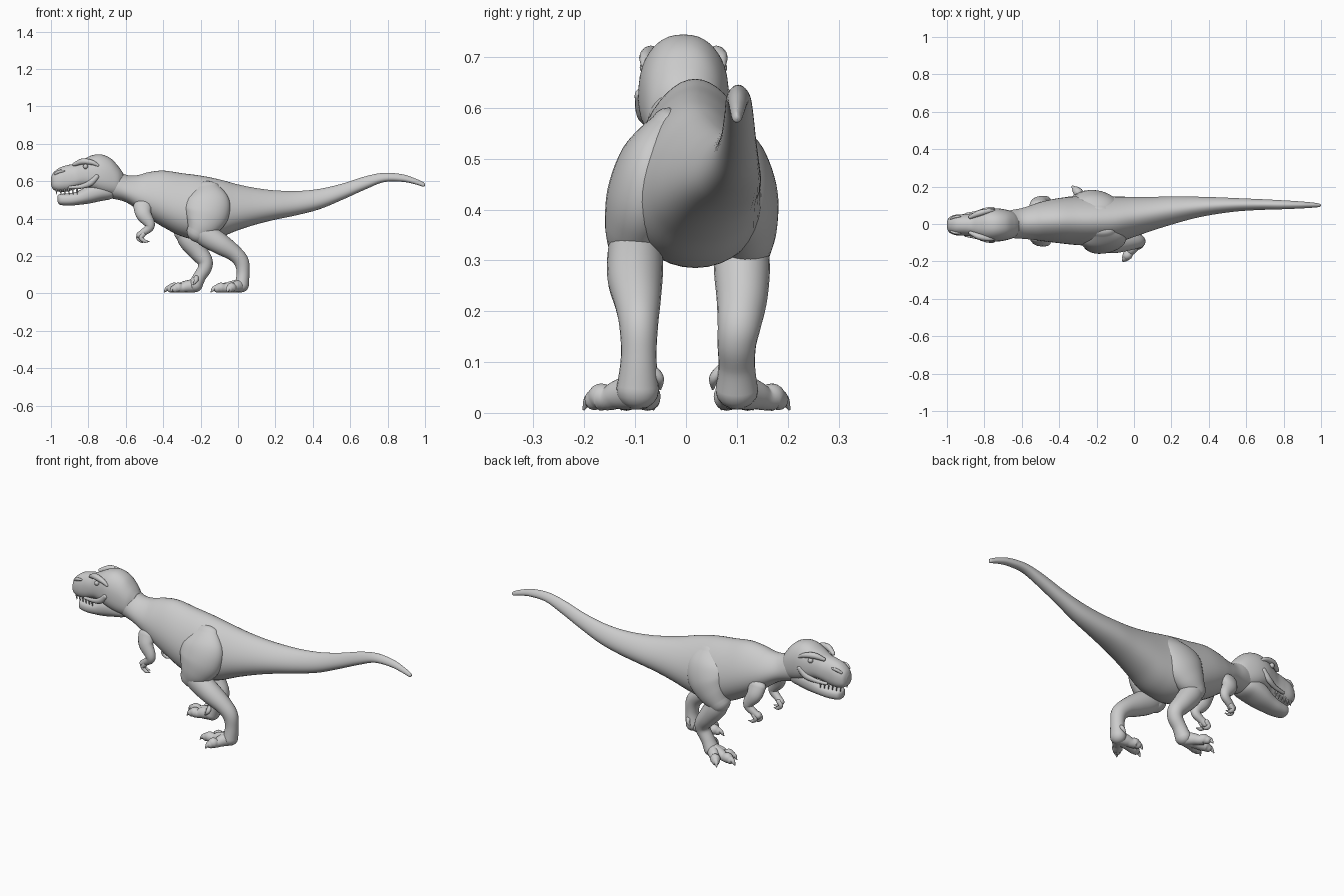
import bpy, bmesh
from math import sin, cos, pi
from mathutils import Vector

MID = 0.015  # y of the torso's plane of symmetry


def resample(rows, n=6):
    """Catmull-Rom interpolation through rows of numbers."""
    out = []
    for i in range(len(rows) - 1):
        p0, p1, p2 = rows[max(i - 1, 0)], rows[i], rows[i + 1]
        p3 = rows[min(i + 2, len(rows) - 1)]
        for s in range(n):
            t = s / n
            out.append([0.5 * (2 * b + (c - a) * t + (2 * a - 5 * b + 4 * c - d) * t * t
                               + (3 * b - a - 3 * c + d) * t ** 3)
                        for a, b, c, d in zip(p0, p1, p2, p3)])
    out.append(list(rows[-1]))
    return out


def skin(name, rings):
    """Smooth closed surface through a list of equal rings."""
    bm = bmesh.new()
    vr = [[bm.verts.new(p) for p in ring] for ring in rings]
    n = len(vr[0])
    for a, b in zip(vr, vr[1:]):
        for i in range(n):
            j = (i + 1) % n
            bm.faces.new((a[i], a[j], b[j], b[i]))
    bm.faces.new(vr[0][::-1])
    bm.faces.new(vr[-1])
    bmesh.ops.recalc_face_normals(bm, faces=bm.faces[:])
    for f in bm.faces:
        f.smooth = True
    me = bpy.data.meshes.new(name)
    bm.to_mesh(me)
    bm.free()
    ob = bpy.data.objects.new(name, me)
    bpy.context.collection.objects.link(ob)
    return ob


def signed_pow(v, e):
    return (abs(v) ** e) * (1 if v >= 0 else -1)


def loft(name, rows, pear=0.0, power=1.0, n=40):
    """Upright sections along x: (x, y centre, half width, top, bottom)."""
    rings = []
    for x, cy, w, top, bot in resample(rows):
        cz, h = (top + bot) / 2, (top - bot) / 2
        ring = []
        for k in range(n):
            c, s = cos(2 * pi * k / n), sin(2 * pi * k / n)
            ring.append((x, cy + w * signed_pow(c, power) * (1 - pear * s),
                         cz + h * signed_pow(s, power)))
        rings.append(ring)
    return skin(name, rings)


def tube(name, rows, n=24):
    """Limb along a path: (x, y, z, in-plane radius, sideways radius), rounded ends."""
    pts = resample(rows)
    P = [Vector(p[:3]) for p in pts]
    frames = []
    for i, p in enumerate(pts):
        t = (P[min(i + 1, len(P) - 1)] - P[max(i - 1, 0)]).normalized()
        side = Vector((0, 1, 0))
        side = (side - t * side.dot(t)).normalized()
        frames.append((P[i], t, side, t.cross(side), max(p[3], .002), max(p[4], .002)))
    sections = []
    caps = (80, 60, 40, 20)
    for first in (True, False):
        c, t, s, u, a, b = frames[0 if first else -1]
        r = min(a, b) * (-1 if first else 1)
        cap = [(c + t * r * sin(d * pi / 180), s, u, a * cos(d * pi / 180), b * cos(d * pi / 180))
               for d in (caps if first else caps[::-1])]
        sections += cap
        if first:
            sections += [(f[0], f[2], f[3], f[4], f[5]) for f in frames]
    return skin(name, [[c + u * (a * cos(2 * pi * k / n)) + s * (b * sin(2 * pi * k / n))
                        for k in range(n)] for c, s, u, a, b in sections])


# Neck, torso and tail in one sweep
loft("body", [
    (-.74, 0, .055, .70, .52), (-.66, 0, .072, .672, .505), (-.60, .003, .08, .635, .488),
    (-.54, .01, .092, .632, .45), (-.48, .015, .105, .648, .405), (-.40, .018, .118, .657, .355),
    (-.30, .018, .128, .643, .305), (-.20, .018, .13, .63, .285), (-.10, .022, .122, .61, .30),
    (0, .038, .105, .583, .338), (.10, .055, .088, .563, .37), (.20, .072, .074, .551, .395),
    (.32, .088, .057, .548, .42), (.44, .098, .044, .56, .452), (.56, .103, .034, .588, .502),
    (.68, .104, .028, .626, .556), (.78, .103, .024, .645, .595), (.88, .102, .019, .637, .597),
    (.95, .101, .014, .614, .583), (.99, .1, .009, .595, .571), (1.0, .1, .003, .587, .578)],
    pear=.22)

# Skull and lower jaw
HY = -.005
loft("skull", [
    (-1.0, HY, .016, .618, .582), (-.988, HY, .04, .645, .556), (-.955, HY, .054, .672, .544),
    (-.91, HY, .057, .687, .546), (-.87, HY, .061, .694, .558), (-.83, HY, .073, .715, .565),
    (-.78, HY, .086, .739, .55), (-.73, HY, .088, .743, .53), (-.68, HY, .08, .722, .52),
    (-.64, HY, .066, .68, .525), (-.615, HY, .04, .645, .55)], pear=.12, power=.85)
loft("lower_jaw", [
    (-.965, HY, .014, .522, .49), (-.95, HY, .036, .532, .474), (-.90, HY, .047, .536, .47),
    (-.85, HY, .055, .55, .474), (-.79, HY, .068, .585, .482), (-.73, HY, .072, .60, .495),
    (-.68, HY, .06, .59, .505), (-.64, HY, .03, .56, .53)], power=.85)

for s, tag in ((-1, "near"), (1, "far")):
    def face(x, y, z, a, b):
        return (x, HY + s * y, z, a, b)

    # Brow ridge, eye, nostril rim and cheek fold
    tube("brow_" + tag, [face(-.875, .042, .69, .010, .010), face(-.83, .062, .706, .016, .016),
                         face(-.78, .074, .70, .013, .013), face(-.75, .076, .685, .008, .008)], 12)
    bpy.ops.mesh.primitive_uv_sphere_add(segments=16, ring_count=10, radius=.013,
                                         location=(-.815, HY + s * .073, .679))
    bpy.context.object.name = "eye_" + tag
    bpy.ops.object.shade_smooth()
    tube("nostril_" + tag, [face(-.978, .034, .640, .007, .006), face(-.955, .043, .652, .009, .007),
                            face(-.93, .044, .655, .005, .005)], 12)
    tube("cheek_" + tag, [face(-.90, .056, .567, .008, .008), face(-.84, .066, .572, .012, .010),
                          face(-.79, .080, .590, .016, .013), face(-.755, .084, .625, .014, .012)], 12)

    # Upper teeth
    for k in range(6):
        x, y = -.972 + .022 * k, .030 + .004 * k
        tube(f"tooth_{tag}_{k}", [face(x, y, .56, .006, .005),
                                  face(x + .003, y - .001, .532, .002, .002)], 8)

    # Small arm with two clawed fingers
    def arm(x, y, z, a, b):
        return (x, MID + s * y, z, a, b)

    tube("arm_" + tag, [arm(-.51, .085, .47, .05, .03), arm(-.505, .103, .425, .042, .03),
                        arm(-.475, .11, .378, .03, .025), arm(-.475, .11, .352, .024, .021),
                        arm(-.505, .105, .327, .019, .018), arm(-.525, .10, .312, .019, .018)], 16)
    for k in range(2):
        y, dx = .088 + .024 * k, .015 * k
        tube(f"finger_{tag}_{k}", [arm(-.52 + dx, y, .318, .013, .012), arm(-.533 + dx, y, .298, .012, .011),
                                   arm(-.515 + dx, y, .28, .009, .008), arm(-.49 + dx, y, .278, .002, .002)], 12)


def leg(tag, s, thigh, shin, foot, toes):
    """Thigh, shin and a three-toed foot; rows are (x, distance from middle, z, radii)."""
    flip = lambda rows: [(r[0], s * r[1]) + tuple(r[2:]) for r in rows]
    tube("thigh_" + tag, flip(thigh), 32)
    tube("shin_" + tag, flip(shin))
    fx, fy = foot
    for k, (x, y) in enumerate(toes):
        dx, dy = x - fx, y - fy
        at = lambda f, z, a, b: (fx + dx * f, fy + dy * f, z, a, b)
        tube(f"toe_{tag}_{k}", flip([at(0, .042, .036, .034), at(.35, .036, .030, .028),
                                     at(.55, .029, .024, .024), at(.72, .031, .027, .026),
                                     at(.84, .026, .021, .020)]), 16)
        tube(f"claw_{tag}_{k}", flip([at(.85, .032, .016, .014), at(.97, .024, .012, .010),
                                      at(1.06, .008, .003, .003)]), 10)
    # Raised inner claw
    tube("dewclaw_" + tag, flip([(fx + .012, fy - .03, .085, .014, .012), (fx + .01, fy - .045, .068, .011, .010),
                                 (fx - .005, fy - .047, .048, .003, .003)]), 10)


leg("near", -1,
    [(-.17, .035, .565, .07, .035), (-.165, .068, .50, .118, .06), (-.17, .085, .43, .122, .07),
     (-.19, .098, .37, .095, .062), (-.215, .10, .325, .062, .052)],
    [(-.215, .10, .34, .055, .050), (-.16, .10, .305, .062, .055), (-.09, .10, .262, .056, .054),
     (-.02, .095, .215, .044, .045), (.018, .093, .17, .040, .038), (.027, .093, .11, .034, .035),
     (.02, .095, .045, .038, .042)],
    (.015, .098), [(-.10, .066), (-.135, .125), (-.055, .195)])

leg("far", 1,
    [(-.19, .065, .565, .07, .035), (-.195, .095, .50, .115, .06), (-.215, .108, .43, .118, .072),
     (-.25, .115, .37, .09, .065), (-.285, .113, .325, .06, .055)],
    [(-.285, .11, .34, .055, .050), (-.26, .11, .285, .058, .055), (-.215, .11, .225, .050, .050),
     (-.178, .105, .175, .042, .043), (-.178, .10, .135, .037, .038), (-.205, .10, .09, .034, .036),
     (-.228, .10, .045, .038, .042)],
    (-.235, .10), [(-.355, .072), (-.385, .13), (-.325, .197)])
